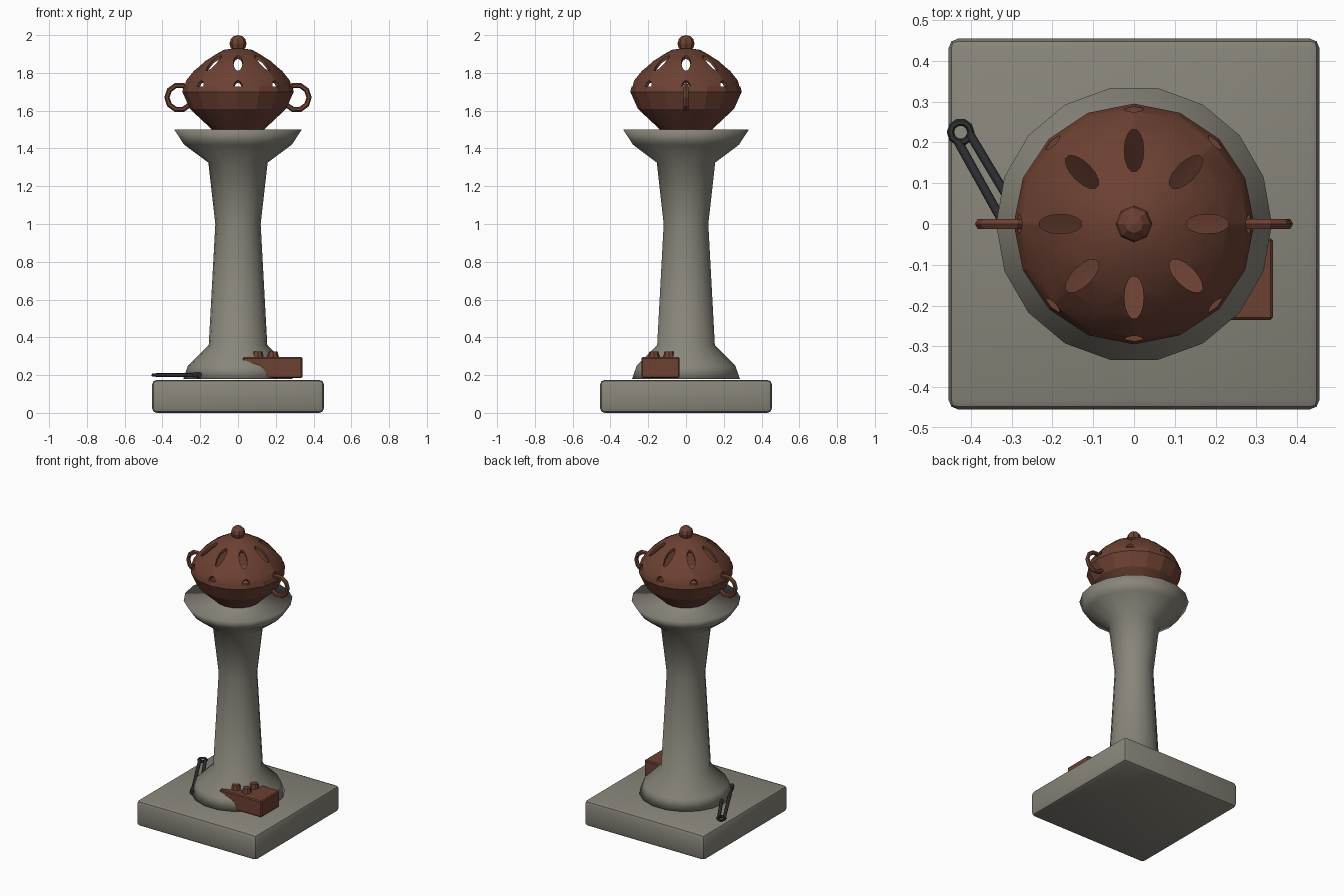
import bpy, bmesh
from math import cos, sin, pi, radians
from mathutils import Matrix, Vector

cube = bpy.data.objects.get("Cube")
if cube:
    bpy.data.objects.remove(cube, do_unlink=True)


def material(name, rgb):
    m = bpy.data.materials.new(name)
    m.use_nodes = True
    m.diffuse_color = (*rgb, 1)
    m.node_tree.nodes["Principled BSDF"].inputs["Base Color"].default_value = (*rgb, 1)
    return m


stone = material("grey stone", (0.25, 0.235, 0.195))
clay = material("brown clay", (0.15, 0.052, 0.032))
iron = material("dark iron", (0.03, 0.031, 0.033))


def finish(bm, name, mat, smooth=None):
    """Turn a bmesh into an object; smooth is an angle in degrees."""
    bmesh.ops.recalc_face_normals(bm, faces=bm.faces)
    me = bpy.data.meshes.new(name)
    bm.to_mesh(me)
    bm.free()
    ob = bpy.data.objects.new(name, me)
    bpy.context.collection.objects.link(ob)
    me.materials.append(mat)
    if smooth:
        shade(ob, smooth)
    return ob


def shade(ob, angle):
    bpy.ops.object.select_all(action='DESELECT')
    ob.select_set(True)
    bpy.context.view_layer.objects.active = ob
    if angle >= 180:
        bpy.ops.object.shade_smooth()
    else:
        bpy.ops.object.shade_smooth_by_angle(angle=radians(angle))


def lathe(profile, sides):
    """Revolve (radius, height) points; open ends are capped."""
    bm = bmesh.new()
    rings = [[bm.verts.new((r * cos(2 * pi * i / sides), r * sin(2 * pi * i / sides), z))
              for i in range(sides)] for r, z in profile]
    for a, b in zip(rings, rings[1:]):
        for i in range(sides):
            j = (i + 1) % sides
            bm.faces.new((a[i], a[j], b[j], b[i]))
    bm.faces.new(rings[0])
    bm.faces.new(rings[-1])
    return bm


def box(name, mat, size, centre, bevel, segments):
    bm = bmesh.new()
    bmesh.ops.create_cube(bm, size=1, matrix=Matrix.Translation(centre) @ Matrix.Diagonal((*size, 1)))
    bmesh.ops.bevel(bm, geom=bm.edges[:], offset=bevel, segments=segments, profile=0.5, affect='EDGES')
    return finish(bm, name, mat, 35)


def ring(name, mat, centre, major, minor, rotation, sides):
    bpy.ops.mesh.primitive_torus_add(location=centre, rotation=rotation, major_radius=major,
                                     minor_radius=minor, major_segments=sides, minor_segments=6)
    ob = bpy.context.object
    ob.name = name
    ob.data.materials.append(mat)
    return ob


# Stone base and pedestal
box("base_slab", stone, (0.91, 0.91, 0.175), (0, 0, 0.0925), 0.025, 2).location.z = -0.005
column = [(0.29, 0.18), (0.265, 0.25), (0.155, 0.36), (0.12, 1.0), (0.157, 1.325),
          (0.285, 1.42), (0.338, 1.5)]
finish(lathe(column, 18), "pedestal", stone, 180)

# Hollow burner bowl
bowl = [(0.138, 1.5), (0.255, 1.61), (0.295, 1.70), (0.288, 1.728), (0.268, 1.728),
        (0.235, 1.62), (0.12, 1.52)]
finish(lathe(bowl, 16), "burner_bowl", clay, 20)

# Domed lid, a shell with a flat inner ceiling
outer = [(0.288, 1.728), (0.278, 1.755), (0.23, 1.815), (0.175, 1.865), (0.075, 1.922), (0.02, 1.93)]
inner = [(r - 0.012, z - 0.012) for r, z in outer[1:]]
bm = lathe(inner[::-1] + [(0.27, 1.728)] + outer, 16)
lid = finish(bm, "burner_lid", clay)

# Petal vents and small arches along the lid rim
bm = bmesh.new()
for i in range(8):
    turn = Matrix.Rotation(i * pi / 4, 4, 'Z')
    petal = turn @ Matrix.Translation((0.18, 0, 1.87)) @ Matrix.Diagonal((0.053, 0.024, 1, 1))
    bmesh.ops.create_cone(bm, cap_ends=True, segments=14, radius1=1, radius2=1, depth=0.25, matrix=petal)
    arch = turn @ Matrix.Translation((0.285, 0, 1.72)) @ Matrix.Diagonal((0.03, 0.026, 0.042, 1))
    bmesh.ops.create_uvsphere(bm, u_segments=10, v_segments=8, radius=1, matrix=arch)
cutter = finish(bm, "vent_cutter", clay)
cutter.hide_render = True
mod = lid.modifiers.new("vents", 'BOOLEAN')
mod.operation = 'DIFFERENCE'
mod.solver = 'EXACT'
mod.object = cutter
bpy.context.view_layer.objects.active = lid
bpy.ops.object.modifier_apply(modifier=mod.name)
bpy.data.objects.remove(cutter, do_unlink=True)
shade(lid, 35)

# Lid knob
bm = bmesh.new()
bmesh.ops.create_uvsphere(bm, u_segments=8, v_segments=6, radius=0.045,
                          matrix=Matrix.Translation((0, 0, 1.955)))
finish(bm, "lid_knob", clay)

# Ring handles
for side, x in (("left", 0.31), ("right", -0.31)):
    ring(side + "_handle", clay, (x, 0, 1.67), 0.066, 0.014, (pi / 2, 0, 0), 10)

# Incense box with three pellets on top
box("incense_box", clay, (0.315, 0.2, 0.11), (0.183, -0.135, 0.24), 0.006, 1)
for i, (x, y) in enumerate([(0.105, -0.17), (0.185, -0.17), (0.185, -0.09)]):
    bm = bmesh.new()
    bmesh.ops.create_cone(bm, cap_ends=True, segments=8, radius1=0.032, radius2=0.024, depth=0.03,
                          matrix=Matrix.Translation((x, y, 0.309)))
    finish(bm, f"incense_pellet_{i + 1}", clay)

# Iron tongs lying against the foot
pivot = Vector((-0.425, 0.225, 0.2))
along = Vector((0.5, -0.866, 0))
across = Vector((0.866, 0.5, 0))
ring("tongs_ring", iron, pivot, 0.025, 0.009, (0, 0, 0), 10)
for side, s in (("inner", 1), ("outer", -1)):
    start = pivot + along * 0.015 + across * 0.017 * s
    end = pivot + along * 0.47 + across * 0.024 * s
    for part, a, b, r in (("arm", start, end, 0.011), ("tip", end - along * 0.04, end + along * 0.015, 0.015)):
        place = Matrix.Translation((a + b) / 2) @ (b - a).to_track_quat('Z', 'Y').to_matrix().to_4x4()
        bm = bmesh.new()
        bmesh.ops.create_cone(bm, cap_ends=True, segments=8, radius1=r, radius2=r,
                              depth=(b - a).length, matrix=place)
        finish(bm, f"tongs_{side}_{part}", iron, 50)
